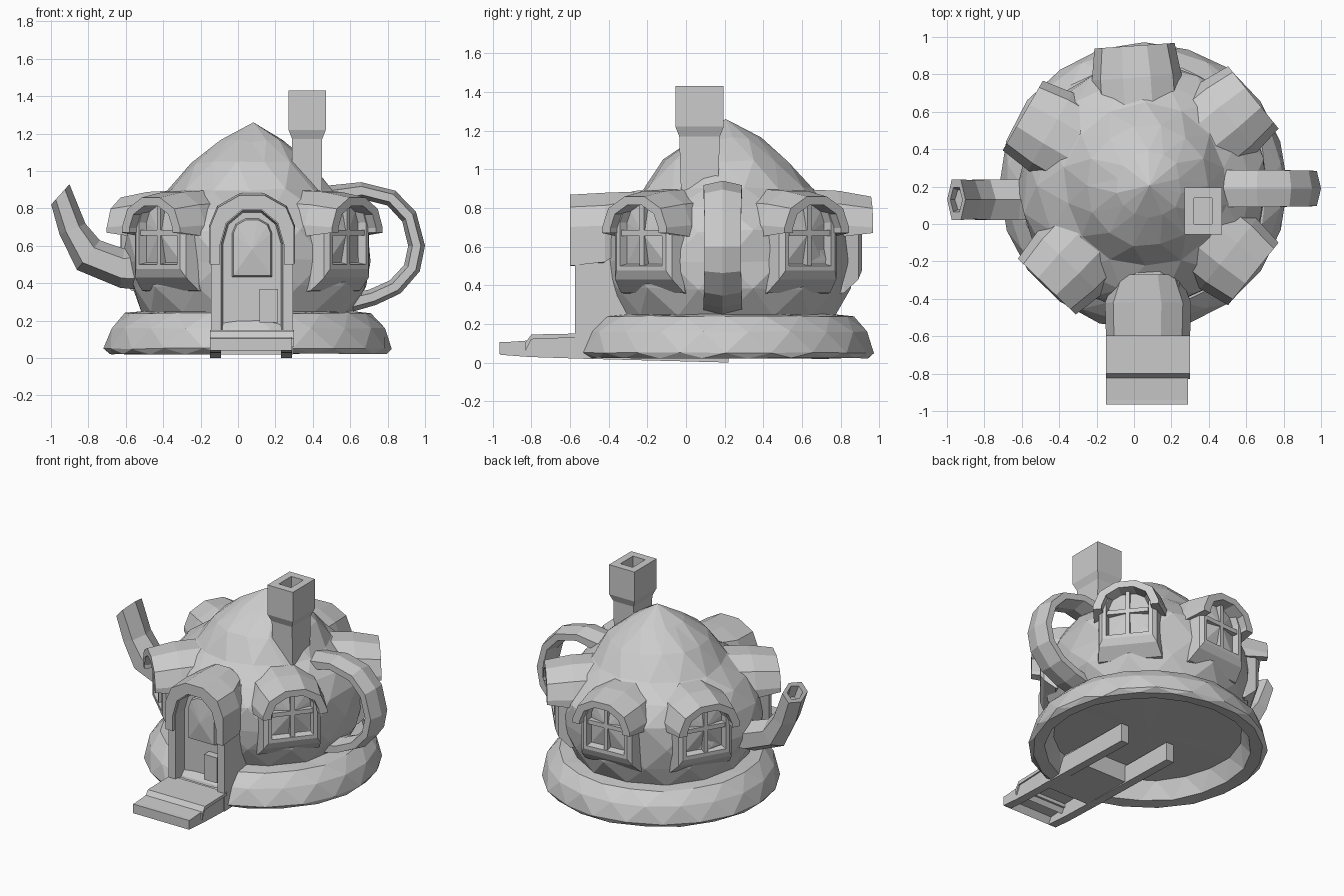
import bpy, bmesh, math, random
from mathutils import Vector

if "Cube" in bpy.data.objects:
    bpy.data.objects.remove(bpy.data.objects["Cube"])

random.seed(4)
CX, CY = 0.055, 0.205          # centre of the round house


def finish(name, bm):
    bmesh.ops.remove_doubles(bm, verts=bm.verts, dist=1e-5)
    bmesh.ops.recalc_face_normals(bm, faces=bm.faces)
    me = bpy.data.meshes.new(name)
    bm.to_mesh(me)
    bm.free()
    ob = bpy.data.objects.new(name, me)
    bpy.context.collection.objects.link(ob)
    return ob


def loft(name, rings, tip=None, closed=True):
    """Skin a list of equal-length point rings; tip makes a fan at the end."""
    bm = bmesh.new()
    vs = [[bm.verts.new(p) for p in r] for r in rings]
    n = len(rings[0])
    for a, b in zip(vs, vs[1:]):
        for i in range(n if closed else n - 1):
            j = (i + 1) % n
            bm.faces.new((a[i], a[j], b[j], b[i]))
    if not closed:                       # arched band: close both feet
        bm.faces.new([r[0] for r in vs])
        bm.faces.new([r[-1] for r in vs])
    else:
        bm.faces.new(vs[0])
        if tip is None:
            bm.faces.new(vs[-1])
        else:
            t = bm.verts.new(tip)
            for i in range(n):
                bm.faces.new((vs[-1][i], vs[-1][(i + 1) % n], t))
    return finish(name, bm)


def lathe(name, profile, sides, jitter):
    """Hand-cut turned form: alternate rows are twisted and slightly uneven."""
    bm = bmesh.new()
    rows = []
    for k, (r, z) in enumerate(profile):
        x0 = CX + 0.06 * max(0, z - 0.8)          # the roof leans a little
        if r == 0:
            rows.append([bm.verts.new((x0, CY, z))] * sides)
            continue
        row = []
        for i in range(sides):
            a = 2 * math.pi * (i + 0.5 * (k % 2)) / sides
            rr = r + random.uniform(-jitter, jitter)
            row.append(bm.verts.new((x0 + rr * math.cos(a), CY + rr * math.sin(a),
                                     z + random.uniform(-jitter, jitter) * 0.5)))
        rows.append(row)
    for k, (a, b) in enumerate(zip(rows, rows[1:])):
        for i in range(sides):
            j = (i + 1) % sides
            if k % 2 == 0:
                tris = ((a[i], a[j], b[i]), (a[j], b[j], b[i]))
            else:
                tris = ((a[i], b[j], b[i]), (a[i], a[j], b[j]))
            for t in tris:
                if len(set(t)) == 3:
                    bm.faces.new(t)
    return finish(name, bm)


def frame(deg, cx=CX, cy=CY):
    """Maps (sideways, outward, up) to world for a wall facing deg."""
    a = math.radians(deg)
    d, t = Vector((math.cos(a), math.sin(a), 0)), Vector((-math.sin(a), math.cos(a), 0))
    return lambda s, r, z: Vector((cx, cy, z)) + d * r + t * s


def arch(f, r, hw, z0, top, rise=0.75, n=4):
    zs = top - hw * rise
    pts = [(-hw, z0), (-hw, zs)]
    for i in range(1, n + 1):
        a = math.pi * (1 - i / (n + 1))
        pts.append((hw * math.cos(a), zs + hw * rise * math.sin(a) * 1.04))
    pts += [(hw, zs), (hw, z0)]
    return [f(s, r, z) for s, z in pts]


def block(name, f, s0, s1, *sections):
    """Box-like bar through sections (r, z0, z1)."""
    return loft(name, [[f(s, r, z) for s, z in ((s0, z0), (s1, z0), (s1, z1), (s0, z1))]
                       for r, z0, z1 in sections])


def tube(name, y, rows, sides=6):
    """Rows are (x, z, thickness direction in degrees, half thickness, half width)."""
    rings = []
    for x, z, deg, t, w in rows:
        a = math.radians(deg)
        rings.append([(x + math.cos(a) * t * math.cos(k), y + w * math.sin(k),
                       z + math.sin(a) * t * math.cos(k))
                      for k in (2 * math.pi * i / sides for i in range(sides))])
    return loft(name, rings)


# Base ring with recessed underside, walls and pointed roof
lathe("base_ring", [(0, 0.15), (0.61, 0.15), (0.665, 0.03), (0.745, 0.022), (0.77, 0.05),
                    (0.735, 0.16), (0.66, 0.24), (0.55, 0.25)], 20, 0.006)
lathe("house_body", [(0.57, 0.24), (0.635, 0.38), (0.665, 0.52), (0.65, 0.68), (0.565, 0.80),
                     (0.435, 0.90), (0.325, 1.045), (0.18, 1.16), (0, 1.26)], 14, 0.014)


# Five hooded windows
def window(deg):
    f = frame(deg)
    loft("window_wall", [arch(f, 0.45, 0.20, 0.34, 0.84), arch(f, 0.60, 0.21, 0.36, 0.84),
                         arch(f, 0.675, 0.19, 0.43, 0.84), arch(f, 0.695, 0.165, 0.475, 0.84),
                         arch(f, 0.695, 0.14, 0.50, 0.83), arch(f, 0.65, 0.13, 0.51, 0.82)],
         tip=f(0, 0.685, 0.67))
    loft("window_hood", [arch(f, 0.36, 0.24, 0.66, 0.90), arch(f, 0.58, 0.24, 0.65, 0.89),
                         arch(f, 0.75, 0.215, 0.67, 0.86), arch(f, 0.75, 0.16, 0.67, 0.815),
                         arch(f, 0.58, 0.16, 0.67, 0.815)], closed=False)
    block("window_mullion", f, -0.014, 0.014, (0.63, 0.50, 0.82), (0.69, 0.50, 0.82))
    block("window_crossbar", f, -0.135, 0.135, (0.63, 0.655, 0.685), (0.69, 0.655, 0.685))


for deg in (-39, 39, 94, 150, -134):
    window(deg)

# Arched doorway at the front, s runs to +x and r towards -y
d = frame(-90, 0.075, 0.2)
loft("door_surround", [arch(d, 0.40, 0.20, 0.02, 0.87), arch(d, 0.775, 0.22, 0.02, 0.86),
                       arch(d, 0.775, 0.165, 0.14, 0.79, 1.1), arch(d, 0.69, 0.155, 0.15, 0.78, 1.1)])
loft("door_hood", [arch(d, 0.47, 0.17, 0.62, 0.885), arch(d, 0.62, 0.23, 0.52, 0.88),
                   arch(d, 0.80, 0.225, 0.50, 0.87), arch(d, 0.80, 0.17, 0.50, 0.795, 1.1),
                   arch(d, 0.65, 0.17, 0.50, 0.795, 1.1)], closed=False)
loft("door_pane", [arch(d, 0.68, 0.11, 0.43, 0.75), arch(d, 0.72, 0.10, 0.44, 0.74)],
     tip=d(0, 0.74, 0.58))
block("door_panel", d, 0.04, 0.14, (0.68, 0.19, 0.37), (0.745, 0.19, 0.37))

# Front steps, open below, and the stringers running back under the house
block("lower_step", d, -0.225, 0.215, (1.0, 0.095, 0.115), (1.14, 0.085, 0.105), (1.165, 0.04, 0.105))
block("upper_step", d, -0.225, 0.225, (0.75, 0.13, 0.15), (1.0, 0.12, 0.145), (1.03, 0.06, 0.105))
for s in (-0.225, 0.155):
    block("step_stringer", d, s, s + 0.06, (-0.02, 0.0, 0.13), (0.75, 0.02, 0.14),
          (0.99, 0.028, 0.14), (1.03, 0.03, 0.108), (1.16, 0.04, 0.10))

# Spout on the left, with a hollow tip
tube("spout", 0.13, [(-0.48, 0.48, 90, 0.12, 0.125), (-0.62, 0.48, 84, 0.105, 0.125),
                     (-0.80, 0.55, 52, 0.10, 0.125), (-0.885, 0.69, 22, 0.075, 0.12),
                     (-0.95, 0.875, 48, 0.073, 0.125), (-0.95, 0.875, 48, 0.048, 0.075),
                     (-0.925, 0.80, 35, 0.04, 0.06)])

# Looped handle on the right
tube("handle", 0.19, [(0.46, 0.86, 90, 0.06, 0.115), (0.66, 0.895, 92, 0.045, 0.115),
                      (0.82, 0.855, 62, 0.045, 0.112), (0.915, 0.755, 35, 0.045, 0.11),
                      (0.955, 0.60, 0, 0.045, 0.108), (0.93, 0.48, -22, 0.045, 0.11),
                      (0.84, 0.38, -50, 0.045, 0.112), (0.72, 0.325, -65, 0.045, 0.115),
                      (0.58, 0.29, -75, 0.05, 0.115)])


# Chimney with flared pot and open flue
def rect(hx, hy, z):
    return [(0.37 + a * hx, 0.07 + b * hy, z) for a, b in ((-1, -1), (1, -1), (1, 1), (-1, 1))]


loft("chimney", [rect(0.08, 0.095, 0.86), rect(0.08, 0.105, 1.17), rect(0.10, 0.125, 1.22),
                 rect(0.10, 0.125, 1.43), rect(0.048, 0.07, 1.43), rect(0.048, 0.07, 1.33)])
